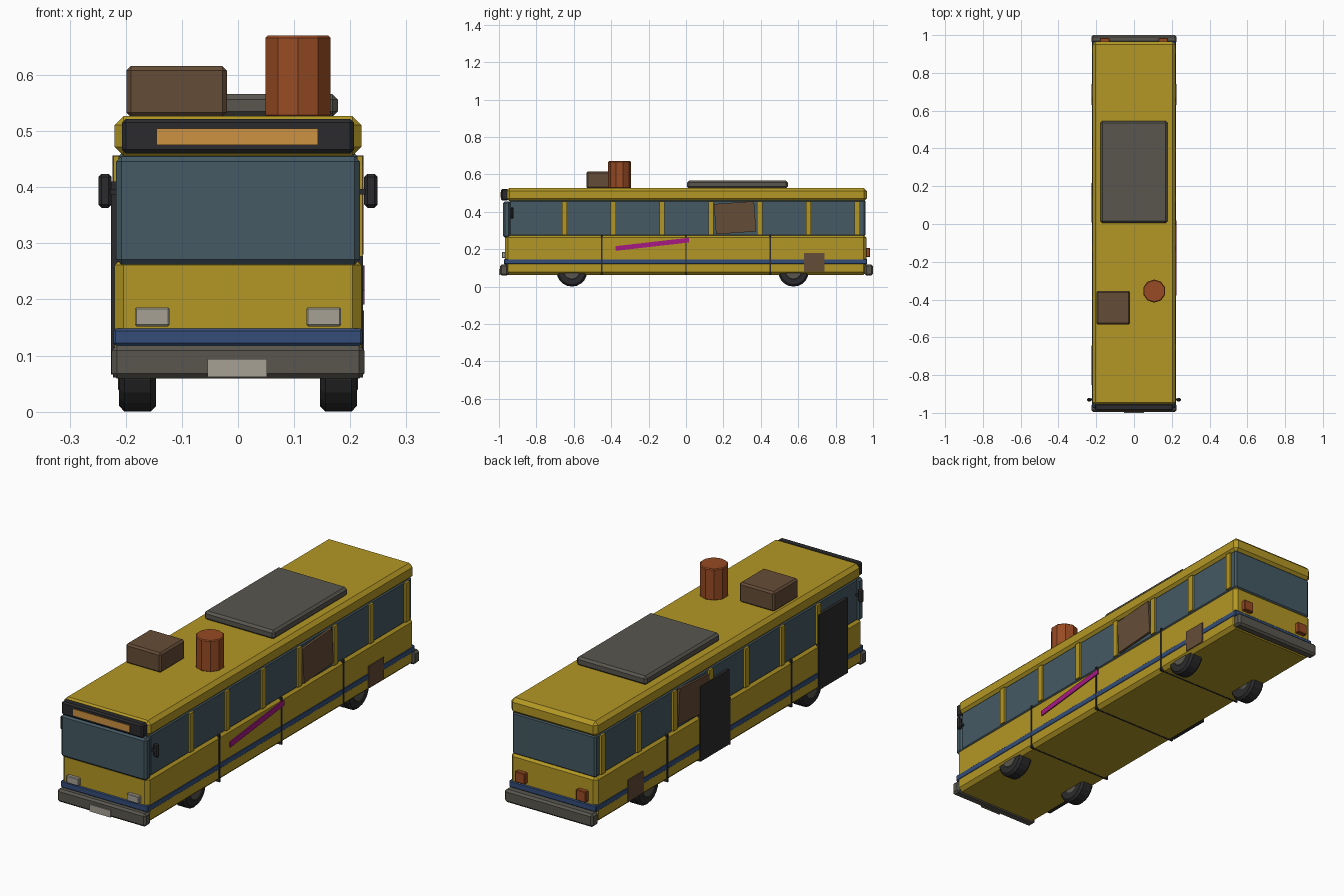
import bpy, math
from mathutils import Matrix

cube = bpy.data.objects.get("Cube")
if cube:
    bpy.data.objects.remove(cube, do_unlink=True)


def material(name, r, g, b):
    m = bpy.data.materials.new(name)
    m.use_nodes = True
    m.diffuse_color = (r, g, b, 1)
    node = next(n for n in m.node_tree.nodes if n.type == 'BSDF_PRINCIPLED')
    node.inputs["Base Color"].default_value = (r, g, b, 1)
    return m


yellow = material("mustard paint", 0.45, 0.31, 0.018)
glass = material("blue grey glass", 0.058, 0.1, 0.125)
blue = material("blue stripe", 0.034, 0.075, 0.19)
dark = material("black rubber", 0.024, 0.024, 0.026)
grey = material("warm grey", 0.1, 0.094, 0.077)
brown = material("brown board", 0.13, 0.073, 0.038)
rust = material("rust red", 0.31, 0.07, 0.017)
amber = material("amber sign", 0.61, 0.29, 0.055)
magenta = material("magenta paint", 0.38, 0.01, 0.23)
pale = material("pale lamp", 0.38, 0.355, 0.3)


def chamfer(obj, width):
    if width:
        mod = obj.modifiers.new("chamfer", 'BEVEL')
        mod.width = width
        mod.segments = 1
        mod.limit_method = 'ANGLE'
        mod.angle_limit = math.radians(40)


def box(name, mat, x, y, z, bevel=0.0, tilt=0.0):
    """Box from (min, max) ranges, tilted about the x axis."""
    bpy.ops.mesh.primitive_cube_add(size=1)
    o = bpy.context.object
    o.name = name
    size = [r[1] - r[0] for r in (x, y, z)]
    o.data.transform(Matrix.Diagonal((*size, 1)))
    o.location = [(r[0] + r[1]) / 2 for r in (x, y, z)]
    o.rotation_euler.x = math.radians(tilt)
    o.data.materials.append(mat)
    chamfer(o, bevel)
    return o


def cylinder(name, mat, radius, depth, loc, sides, bevel=0.0, axle=False):
    bpy.ops.mesh.primitive_cylinder_add(vertices=sides, radius=radius, depth=depth, location=loc)
    o = bpy.context.object
    o.name = name
    if axle:
        o.rotation_euler.y = math.pi / 2
    o.data.materials.append(mat)
    chamfer(o, bevel)
    return o


def wide(half):
    return (-half, half)


def around(c, width):
    return (c - width / 2, c + width / 2)


# Main shell
box("lower_body", yellow, wide(0.22), (-0.968, 0.965), (0.062, 0.277), 0.016)
box("window_band", glass, wide(0.213), (-0.945, 0.96), (0.268, 0.463), 0.008)
box("roof", yellow, wide(0.22), (-0.96, 0.967), (0.456, 0.527), 0.016)
box("blue_band", blue, wide(0.222), (-0.972, 0.969), (0.118, 0.148), 0.004)

# Window pillars and panel seams
for i in range(7):
    box(f"window_pillar_{i + 1}", yellow, wide(0.222), around(-0.65 + 0.261 * i, 0.028),
        (0.277, 0.456))
for i, y in enumerate((-0.45, 0, 0.45)):
    box(f"panel_seam_{i + 1}", dark, wide(0.223), around(y, 0.008), (0.061, 0.278))

# Front and rear fittings
box("front_bumper", grey, wide(0.225), (-0.995, -0.95), (0.059, 0.118), 0.009)
box("rear_bumper", grey, wide(0.225), (0.955, 1.0), (0.059, 0.118), 0.009)
box("number_plate", pale, (-0.054, 0.052), (-1.0, -0.993), (0.062, 0.094))
box("windshield", glass, wide(0.217), (-0.978, -0.94), (0.262, 0.455), 0.009)
box("sign_housing", dark, wide(0.207), (-0.988, -0.95), (0.46, 0.522), 0.007)
box("sign_panel", amber, (-0.145, 0.143), (-0.991, -0.985), (0.475, 0.505))

for side, s in (("left", 1), ("right", -1)):
    box(f"{side}_headlight", pale, around(0.153 * s, 0.062), (-0.984, -0.96),
        (0.152, 0.186), 0.003)
    box(f"{side}_tail_light", rust, around(0.155 * s, 0.05), (0.96, 0.985),
        (0.157, 0.207), 0.003)
    box(f"{side}_mirror", dark, around(0.237 * s, 0.024), around(-0.93, 0.018),
        (0.363, 0.424), 0.006)
    box(f"{side}_mirror_arm", dark, around(0.218 * s, 0.02), around(-0.93, 0.01),
        (0.387, 0.397))
    # Wheels with hubs
    for end, y in (("front", -0.61), ("rear", 0.575)):
        cylinder(f"{end}_{side}_tyre", dark, 0.082, 0.066, (0.179 * s, y, 0.082), 20, 0.01, True)
        cylinder(f"{end}_{side}_hub", grey, 0.045, 0.068, (0.18 * s, y, 0.082), 12, 0.003, True)

# Doors on the right side
for name, y in (("front_door", -0.747), ("middle_door", 0.113)):
    box(name, dark, (-0.226, -0.2), around(y, 0.21), (0.066, 0.41))

# Boards and painted slash
box("window_board", brown, wide(0.2235), around(0.262, 0.215), around(0.368, 0.162), 0, 4)
box("lower_patch", brown, wide(0.2245), around(0.685, 0.11), around(0.13, 0.1))
box("painted_slash", magenta, (0.218, 0.225), around(-0.18, 0.395), around(0.226, 0.025), 0, 6.5)

# Roof load
box("roof_unit", grey, wide(0.178), (0.005, 0.545), (0.525, 0.566), 0.01)
box("roof_crate", brown, (-0.199, -0.02), (-0.533, -0.355), (0.525, 0.616), 0.008)
cylinder("roof_barrel", rust, 0.061, 0.145, (0.107, -0.355, 0.5975), 10, 0.004)
